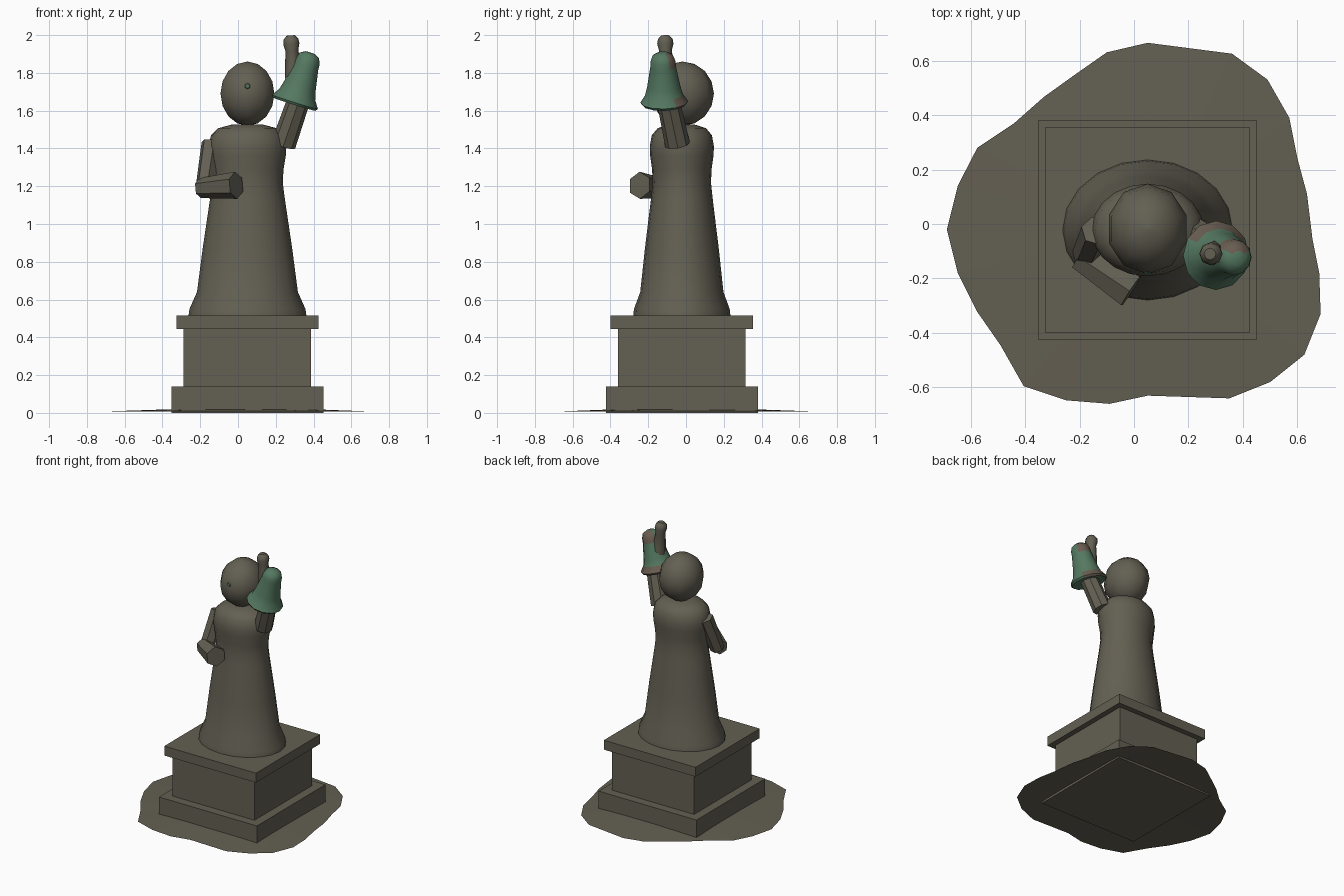
import bpy, bmesh, math
from mathutils import Vector

if "Cube" in bpy.data.objects:
    bpy.data.objects.remove(bpy.data.objects["Cube"])


def material(name, rgb):
    m = bpy.data.materials.new(name)
    m.diffuse_color = (*rgb, 1)
    m.use_nodes = True
    m.node_tree.nodes["Principled BSDF"].inputs["Base Color"].default_value = m.diffuse_color
    return m


stone = material("grey_brown_stone", (0.125, 0.115, 0.085))
green = material("copper_green", (0.09, 0.19, 0.12))
rust = material("faded_brown", (0.14, 0.108, 0.082))


def finish(name, bm, mats, smooth=None):
    bmesh.ops.recalc_face_normals(bm, faces=bm.faces)
    me = bpy.data.meshes.new(name)
    bm.to_mesh(me)
    bm.free()
    ob = bpy.data.objects.new(name, me)
    bpy.context.collection.objects.link(ob)
    for m in mats:
        me.materials.append(m)
    if smooth:
        bpy.ops.object.select_all(action='DESELECT')
        ob.select_set(True)
        bpy.context.view_layer.objects.active = ob
        bpy.ops.object.shade_smooth_by_angle(angle=math.radians(smooth))
    return ob


def box(name, center, size):
    bm = bmesh.new()
    bmesh.ops.create_cube(bm, size=1)
    for v in bm.verts:
        v.co = Vector(center) + Vector(v.co[i] * size[i] for i in range(3))
    return finish(name, bm, [stone])


def lathe(name, base, axis, profile, segs, mats=(stone,), smooth=None, sx=1.0, sy=1.0):
    """Turn (radius, height) points around an axis, closing both ends."""
    q = Vector((0, 0, 1)).rotation_difference(Vector(axis).normalized())
    bm = bmesh.new()
    rings = []
    for r, h in profile:
        ring = []
        for i in range(segs):
            a = 2 * math.pi * i / segs - math.pi / 2
            ring.append(bm.verts.new(Vector(base) + q @ Vector((r * sx * math.cos(a), r * sy * math.sin(a), h))))
        rings.append(ring)
    for lo, hi in zip(rings, rings[1:]):
        for i in range(segs):
            j = (i + 1) % segs
            bm.faces.new((lo[i], lo[j], hi[j], hi[i]))
    bm.faces.new(rings[0])
    bm.faces.new(rings[-1])
    return finish(name, bm, list(mats), smooth)


def limb(name, a, b, ra, rb, segs=6):
    d = Vector(b) - Vector(a)
    return lathe(name, a, d, [(ra, 0), (rb, d.length)], segs)


CX, CY = 0.05, -0.022

# Irregular, slightly mounded ground patch
outline = [(.05, .665), (.36, .625), (.49, .53), (.57, .39), (.6, .24), (.635, .11), (.655, -.055),
           (.68, -.18), (.685, -.33), (.625, -.48), (.5, -.58), (.35, -.64), (.05, -.63), (-.09, -.66),
           (-.25, -.647), (-.405, -.595), (-.49, -.445), (-.577, -.32), (-.647, -.18), (-.687, -.02),
           (-.647, .14), (-.575, .28), (-.44, .37), (-.33, .467), (-.217, .548), (-.1, .63)]
bm = bmesh.new()
outer = [bm.verts.new((x, y, 0.008)) for x, y in outline]
inner = [bm.verts.new((x * .6 + .02, y * .6 - .01, 0.018)) for x, y in outline]
for i in range(len(outer)):
    j = (i + 1) % len(outer)
    bm.faces.new((outer[j], outer[i], inner[i], inner[j]))
bm.faces.new(list(reversed(inner)))
ground = finish("ground_patch", bm, [stone])
if ground.data.polygons[0].normal.z < 0:
    ground.data.flip_normals()

# Three-step pedestal
box("pedestal_base", (CX, CY, 0.07), (0.804, 0.804, 0.14))
box("pedestal_block", (CX, CY, 0.2925), (0.675, 0.675, 0.305))
box("pedestal_cap", (CX, CY, 0.48), (0.753, 0.753, 0.07))

# Robe and shoulders
lathe("robe", (CX, CY, 0), (0, 0, 1),
      [(.312, .515), (.307, .55), (.267, .64), (.237, .87), (.197, 1.14), (.187, 1.22), (.191, 1.29),
       (.203, 1.36), (.206, 1.41), (.193, 1.47), (.155, 1.507), (.08, 1.527)],
      20, smooth=40, sy=0.825)

# Egg-shaped head
steps = 8
head_profile = [(max(0.002, math.sin(math.pi * i / steps)), 1.69 - 0.17 * math.cos(math.pi * i / steps))
                for i in range(steps + 1)]
lathe("head", (CX, CY + .004, 0), (0, 0, 1), head_profile, 10, smooth=50, sx=0.15, sy=0.166)
# Small green spot on the face
lathe("face_spot", (CX, -0.177, 1.73), (0, -1, 0), [(.016, 0), (.012, .006)], 6, [green])

# Bent arm across the front
limb("bent_upper_arm", (-.14, -.025, 1.43), (-.178, -.115, 1.18), .055, .05)
limb("bent_forearm", (-.2, -.12, 1.19), (-.01, -.245, 1.205), .053, .072)

# Raised arm with a rounded finger-like tip
limb("raised_arm", (.24, -.045, 1.42), (.33, -.1, 1.68), .066, .06, 8)
tip_base = Vector((.305, -.105, 1.66))
tip_axis = Vector((.279, -.11, 1.998)) - tip_base
lathe("raised_tip", tip_base, tip_axis,
      [(.05, 0), (.045, .15), (.034, .26), (.043, .295), (.039, .32), (.022, .339)], 8, smooth=45)

# Tilted bell, with faded patches on its back near the top and rim
bell_base, bell_axis = Vector((.3, -.115, 1.642)), Vector((.078, -.008, .25)).normalized()
bell = lathe("bell", bell_base, bell_axis,
             [(.118, -.008), (.127, .005), (.1, .045), (.088, .09), (.077, .15), (.068, .2),
              (.066, .23), (.054, .262), (.025, .278)],
             12, [green, rust], 45)
for p in bell.data.polygons:
    h = (p.center - bell_base).dot(bell_axis)
    if p.normal.y > 0.3 and (h < 0.05 or h > 0.18):
        p.material_index = 1
